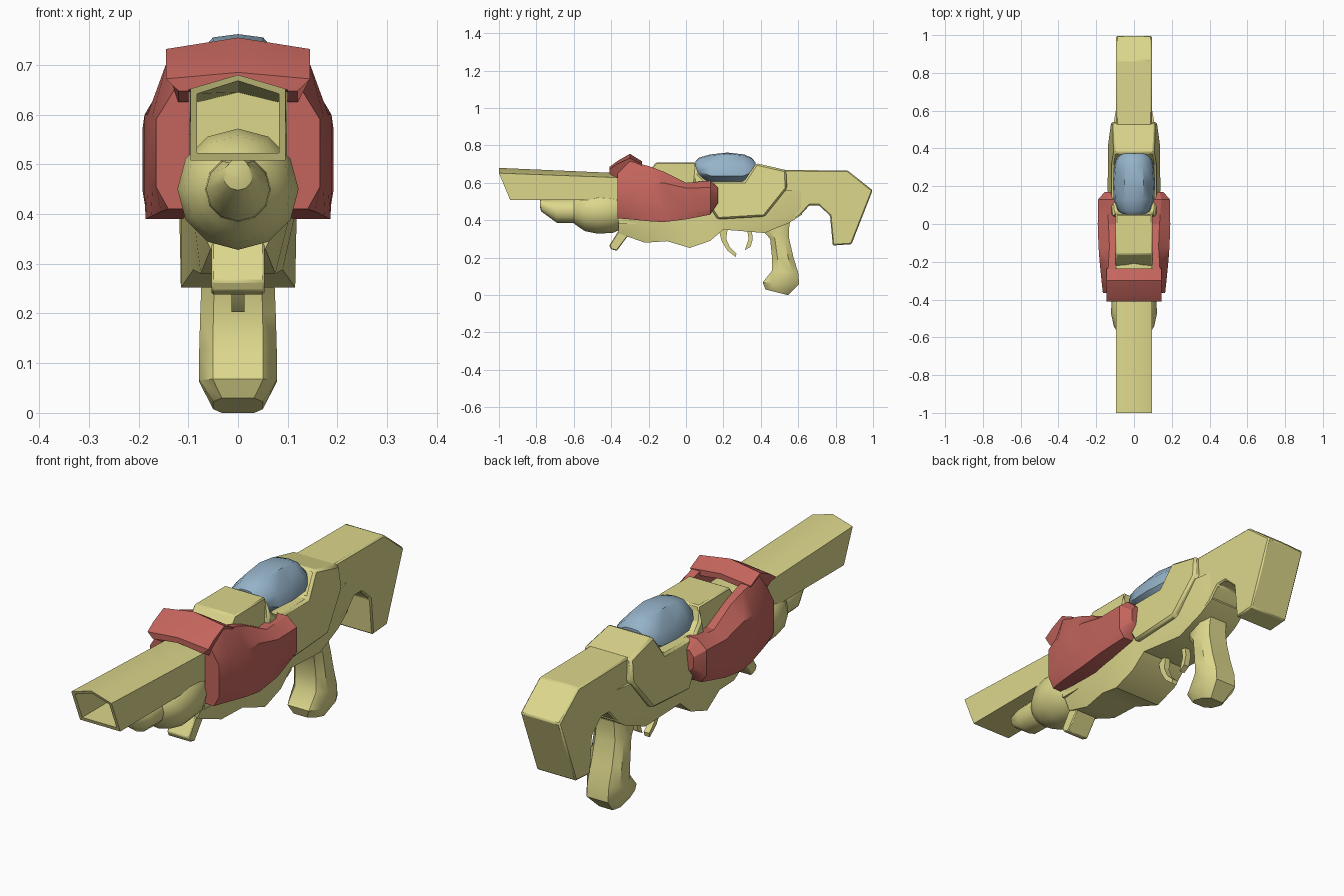
import bpy, bmesh, math

def material(name, rgb):
    m = bpy.data.materials.new(name)
    m.diffuse_color = (*rgb, 1)
    return m

YELLOW = material("yellow", (0.72, 0.68, 0.26))
RED = material("red", (0.55, 0.13, 0.11))
BLUE = material("blue", (0.30, 0.45, 0.58))

def finish(name, bm, mat, bevel=0.0, mirror=False, angle=30):
    bmesh.ops.recalc_face_normals(bm, faces=bm.faces)
    me = bpy.data.meshes.new(name)
    bm.to_mesh(me)
    bm.free()
    ob = bpy.data.objects.new(name, me)
    bpy.context.collection.objects.link(ob)
    me.materials.append(mat)
    bpy.ops.object.select_all(action='DESELECT')
    ob.select_set(True)
    bpy.context.view_layer.objects.active = ob
    bpy.ops.object.shade_smooth_by_angle(angle=math.radians(angle))
    if mirror:
        ob.modifiers.new("mirror", 'MIRROR').use_axis = (True, False, False)
    if bevel:
        b = ob.modifiers.new("bevel", 'BEVEL')
        b.width, b.segments, b.angle_limit = bevel, 1, math.radians(35)
    return ob

def loft(name, rings, mat, **kw):
    """Skin a list of equal-length vertex rings and cap both ends."""
    bm = bmesh.new()
    rows = [[bm.verts.new(p) for p in r] for r in rings]
    n = len(rows[0])
    for a, b in zip(rows, rows[1:]):
        for i in range(n):
            j = (i + 1) % n
            bm.faces.new((a[i], a[j], b[j], b[i]))
    bm.faces.new(rows[0])
    bm.faces.new(rows[-1])
    return finish(name, bm, mat, **kw)

def prism(name, profile, width, mat, **kw):
    """Side profile (y, z) extruded to both sides; width is a number or f(y, z)."""
    w = width if callable(width) else (lambda y, z: width)
    rings = [[(s * w(y, z), y, z) for y, z in profile] for s in (-1, 1)]
    return loft(name, rings, mat, **kw)

# barrel: hollow pentagon tube with a raked muzzle
def pentagon(y_top, y_low, half, low, side, peak):
    return [(-half, y_low, low), (half, y_low, low), (half, y_top, side),
            (0, y_top, peak), (-half, y_top, side)]

loft("barrel", [
    pentagon(-0.45, -0.45, 0.082, 0.523, 0.625, 0.645),
    pentagon(-0.995, -0.945, 0.082, 0.523, 0.642, 0.668),
    pentagon(-1.0, -0.94, 0.096, 0.508, 0.652, 0.68),
    pentagon(-0.2, -0.2, 0.096, 0.508, 0.622, 0.645)], YELLOW)

# inner receiver and its raised top block
prism("receiver_core", [(-0.36, 0.38), (0.5, 0.38), (0.5, 0.6), (-0.36, 0.62)],
      0.092, YELLOW)
prism("top_block", [(-0.22, 0.58), (-0.22, 0.63), (-0.16, 0.71), (0.05, 0.71), (0.07, 0.58)],
      0.097, YELLOW, bevel=0.006)

# lower hull: stations of (y, bottom z, half width at bottom, half width above)
hull = [(-0.36, 0.33, 0.055, 0.09), (-0.22, 0.28, 0.075, 0.105), (-0.1, 0.288, 0.09, 0.115),
        (0.02, 0.252, 0.115, 0.118), (0.13, 0.29, 0.115, 0.118), (0.2, 0.35, 0.112, 0.118),
        (0.42, 0.332, 0.10, 0.115), (0.55, 0.385, 0.095, 0.105), (0.62, 0.43, 0.09, 0.093)]
loft("lower_hull", [[(-b, y, z), (b, y, z), (w, y, max(0.40, z + 0.04)), (w, y, 0.56),
                     (-w, y, 0.56), (-w, y, max(0.40, z + 0.04))]
                    for y, z, b, w in hull], YELLOW)

# side panels, leaning outwards towards the bottom, notched for the dome
prism("receiver_panel", [(0.04, 0.60), (0.05, 0.70), (0.065, 0.65), (0.11, 0.608), (0.31, 0.608),
                         (0.375, 0.705), (0.535, 0.668), (0.54, 0.57), (0.42, 0.42), (0.17, 0.405)],
      lambda y, z: 0.14 - (z - 0.41) * 0.11, YELLOW, bevel=0.01)

# stock
prism("stock", [(0.4, 0.42), (0.55, 0.385), (0.61, 0.425), (0.66, 0.48), (0.71, 0.48),
                (0.77, 0.425), (0.785, 0.265), (0.885, 0.272), (0.998, 0.56), (0.865, 0.666),
                (0.4, 0.67)], 0.094, YELLOW, bevel=0.006)

# grip: (front y, front z, back y, back z, half width) from top to bottom
grip = [(0.38, 0.41, 0.56, 0.42, 0.065), (0.415, 0.34, 0.55, 0.35, 0.068),
        (0.45, 0.30, 0.552, 0.30, 0.072), (0.46, 0.20, 0.575, 0.20, 0.076),
        (0.46, 0.13, 0.60, 0.12, 0.078), (0.41, 0.068, 0.605, 0.06, 0.078),
        (0.425, 0.03, 0.545, 0.0, 0.05)]

def grip_ring(yf, zf, yb, zb, w):
    def at(x, t):
        return (x, yf + (yb - yf) * t, zf + (zb - zf) * t)
    half = [(w * 0.65, 0), (w, 0.25), (w, 0.75), (w * 0.65, 1)]
    return [at(x, t) for x, t in half] + [at(-x, t) for x, t in reversed(half)]

loft("grip", [grip_ring(*g) for g in grip], YELLOW, angle=40)

# trigger and guard hook
prism("guard_hook", [(0.17, 0.37), (0.19, 0.29), (0.22, 0.24), (0.265, 0.203), (0.27, 0.222),
                     (0.235, 0.255), (0.215, 0.30), (0.225, 0.37)], 0.013, YELLOW)
prism("trigger", [(0.325, 0.36), (0.335, 0.30), (0.315, 0.24), (0.345, 0.258), (0.357, 0.30),
                  (0.35, 0.36)], 0.013, YELLOW)

# underslung bulb with nozzle: rings of (y, centre z, radius)
bulb = [(-0.78, 0.49, 0.022), (-0.775, 0.478, 0.03), (-0.69, 0.45, 0.064), (-0.60, 0.45, 0.066),
        (-0.58, 0.45, 0.082), (-0.54, 0.45, 0.108), (-0.47, 0.45, 0.122), (-0.39, 0.45, 0.117),
        (-0.35, 0.45, 0.10)]
loft("fuel_bulb", [[(r * math.sin(math.tau * i / 12), y, z + r * math.cos(math.tau * i / 12))
                    for i in range(12)] for y, z, r in bulb], YELLOW, angle=35)

# front tab under the bulb
prism("front_tab", [(-0.35, 0.36), (-0.41, 0.265), (-0.40, 0.245), (-0.37, 0.237), (-0.30, 0.33)],
      0.053, YELLOW, bevel=0.004)

# dome: stations of (y, half width, bottom z, top z)
dome = [(0.05, 0.055, 0.665, 0.715), (0.07, 0.085, 0.635, 0.735), (0.13, 0.107, 0.60, 0.752),
        (0.22, 0.112, 0.595, 0.762), (0.31, 0.104, 0.60, 0.752), (0.35, 0.09, 0.63, 0.735),
        (0.372, 0.065, 0.67, 0.71)]

def dome_ring(y, w, lo, hi):
    half = [(0.5, 0), (1, 0.25), (0.93, 0.6), (0.45, 0.96)]
    right = [(w * a, y, lo + (hi - lo) * t) for a, t in half]
    return right + [(0, y, hi)] + [(-x, v, z) for x, v, z in reversed(right)]

loft("dome", [dome_ring(*d) for d in dome], BLUE, angle=40)

# red side cowls: (y, top z, bottom z, shoulder z, rim width, outer width, foot width)
cowl = [(-0.365, 0.655, 0.41, 0.59, 0.125, 0.165, 0.14), (-0.30, 0.715, 0.405, 0.60, 0.14, 0.172, 0.155),
        (-0.20, 0.69, 0.395, 0.60, 0.135, 0.182, 0.175), (-0.12, 0.66, 0.39, 0.60, 0.13, 0.188, 0.186),
        (0.0, 0.60, 0.405, 0.572, 0.135, 0.192, 0.185), (0.13, 0.612, 0.43, 0.575, 0.145, 0.19, 0.165),
        (0.17, 0.575, 0.49, 0.55, 0.135, 0.155, 0.14)]
loft("side_cowl", [[(0.098, y, t), (rim, y, t), (out, y, sh), (out, y, bo + 0.25 * (sh - bo)),
                    (foot, y, bo), (0.098, y, bo)]
                   for y, t, bo, sh, rim, out, foot in cowl], RED, mirror=True)

# red bridge over the barrel: roofed arch, rings along y
def arch(y, side_top, peak, low, inner):
    half = [(0.145, side_top), (0.12, low), (0.10, low), (0.10, inner)]
    return ([(0, y, peak)] + [(x, y, z) for x, z in half] + [(0, y, inner + 0.012)]
            + [(-x, y, z) for x, z in reversed(half)])

loft("bridge", [arch(-0.41, 0.672, 0.685, 0.648, 0.65), arch(-0.37, 0.70, 0.715, 0.625, 0.645),
                arch(-0.30, 0.732, 0.755, 0.66, 0.68), arch(-0.235, 0.70, 0.715, 0.66, 0.68)],
     RED)
